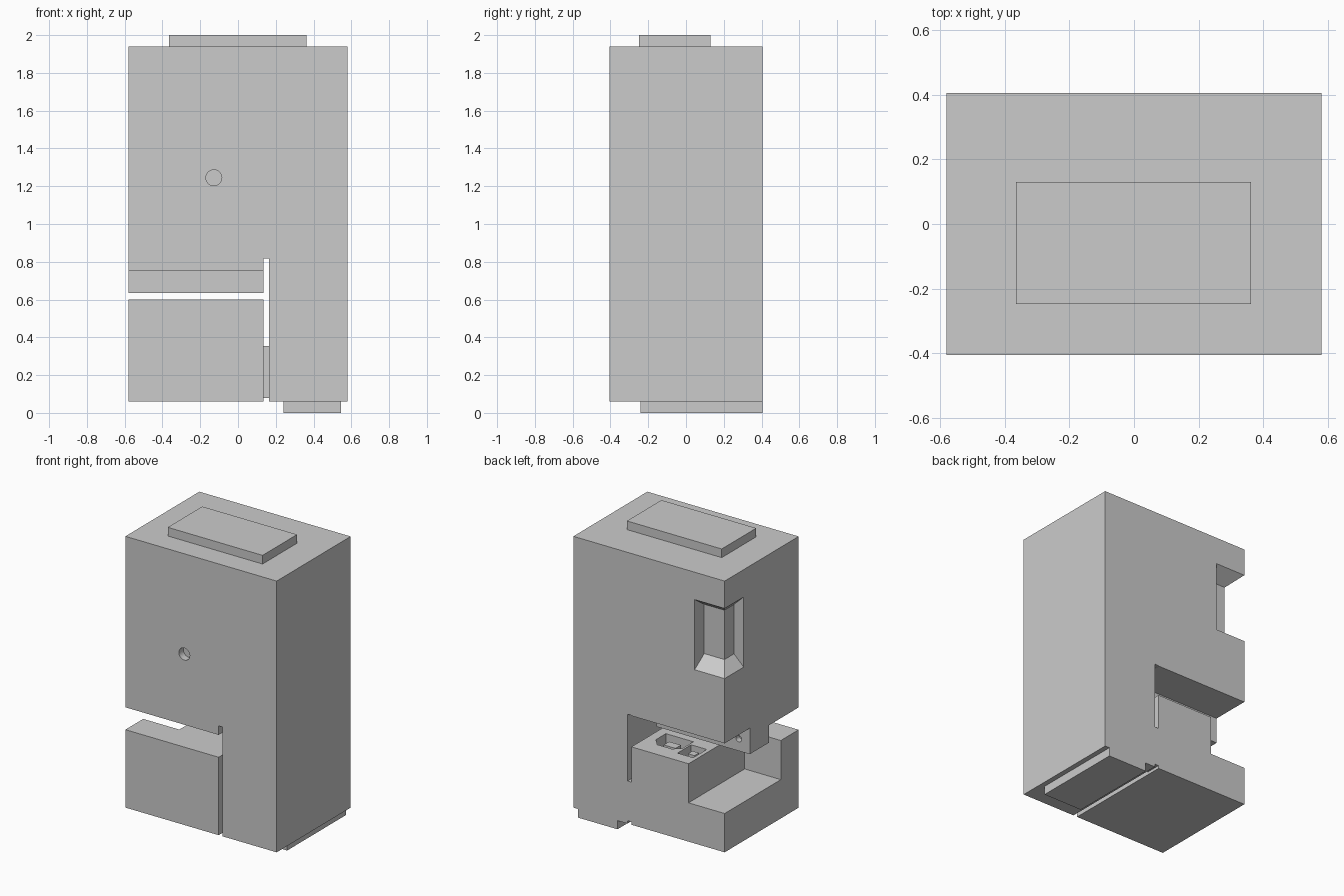
import bpy, bmesh, math
from mathutils import Matrix

if "Cube" in bpy.data.objects:
    bpy.data.objects.remove(bpy.data.objects["Cube"])


def add_object(name, bm):
    bmesh.ops.recalc_face_normals(bm, faces=bm.faces)
    mesh = bpy.data.meshes.new(name)
    bm.to_mesh(mesh)
    bm.free()
    obj = bpy.data.objects.new(name, mesh)
    bpy.context.collection.objects.link(obj)
    return obj


def loft(name, rings):
    """Closed solid through rings with equal point counts."""
    bm = bmesh.new()
    loops = [[bm.verts.new(p) for p in ring] for ring in rings]
    for a, b in zip(loops, loops[1:]):
        for i in range(len(a)):
            j = (i + 1) % len(a)
            bm.faces.new((a[i], a[j], b[j], b[i]))
    bm.faces.new(loops[0])
    bm.faces.new(loops[-1])
    return add_object(name, bm)


def box(name, x, y, z):
    return loft(name, [[(x[0], y[0], h), (x[1], y[0], h),
                        (x[1], y[1], h), (x[0], y[1], h)] for h in z])


def hole(name, x, y, z, radius, depth):
    """Cylinder along y, centred on the drilled surface."""
    bm = bmesh.new()
    bmesh.ops.create_cone(bm, cap_ends=True, segments=32, radius1=radius,
                          radius2=radius, depth=2 * depth,
                          matrix=Matrix.Translation((x, y, z)) @ Matrix.Rotation(math.pi / 2, 4, 'X'))
    return add_object(name, bm)


def cut(obj, cutters):
    for cutter in cutters:
        mod = obj.modifiers.new("cut", 'BOOLEAN')
        mod.operation = 'DIFFERENCE'
        mod.solver = 'EXACT'
        mod.object = cutter
    graph = bpy.context.evaluated_depsgraph_get()
    mesh = bpy.data.meshes.new_from_object(obj.evaluated_get(graph))
    obj.modifiers.clear()
    obj.data = mesh
    for cutter in cutters:
        bpy.data.objects.remove(cutter)


# Main housing
body = box("housing", (-0.58, 0.58), (-0.405, 0.405), (0.06, 1.94))

# Gap between upper and lower halves, leaving a hanging rail
gap = [(-0.5, 0.60), (0.5, 0.60), (0.5, 0.815), (0.13, 0.815),
       (0.13, 0.635), (-0.08, 0.635), (-0.08, 0.755), (-0.5, 0.755)]
# Chamfered socket outline on the lower block
socket = [(0.07, 0.12), (0.07, 0.23), (0.02, 0.285),
          (-0.09, 0.285), (-0.14, 0.24), (-0.14, 0.12)]

cut(body, [
    box("vertical_slot", (0.135, 0.165), (-0.5, 0.5), (0.0, 0.818)),
    loft("split_gap", [[(x, y, z) for y, z in gap] for x in (-0.7, 0.15)]),
    box("ledge_cut", (-0.7, -0.303), (-0.21, 0.5), (0.329, 0.62)),
    box("corner_window_cut", (-0.7, -0.35), (0.196, 0.5), (1.264, 1.75)),
    loft("socket_cut", [[(x, y, z) for x, y in socket] for z in (0.52, 0.62)]),
    box("port_cut", (-0.275, -0.155), (0.165, 0.315), (0.52, 0.62)),
    hole("front_hole_cut", -0.128, -0.405, 1.245, 0.042, 0.05),
    hole("rail_hole_cut", -0.495, 0.13, 0.72, 0.022, 0.04),
])

# Recessed corner window with sloped sill and header
loft("corner_window", [[(-0.35, 0.196, z), (-0.58 + a, 0.196, z),
                        (-0.58 + a, 0.405 - b, z), (-0.35, 0.405 - b, z)]
                       for z, a, b in ((1.264, 0, 0), (1.336, 0.075, 0.105),
                                       (1.678, 0.075, 0.105), (1.75, 0, 0))])

# Tongues inside the sockets
box("socket_tongue", (-0.08, 0.01), (0.17, 0.23), (0.52, 0.58))
box("port_tongue", (-0.24, -0.19), (0.20, 0.25), (0.52, 0.58))

# Bridge joining the lower block to the column
box("bridge", (0.135, 0.165), (0.30, 0.405), (0.08, 0.355))

# Raised top plate and bottom foot
box("top_plate", (-0.365, 0.362), (-0.248, 0.13), (1.94, 2.0))
box("foot", (0.242, 0.545), (-0.24, 0.405), (0.0, 0.06))
